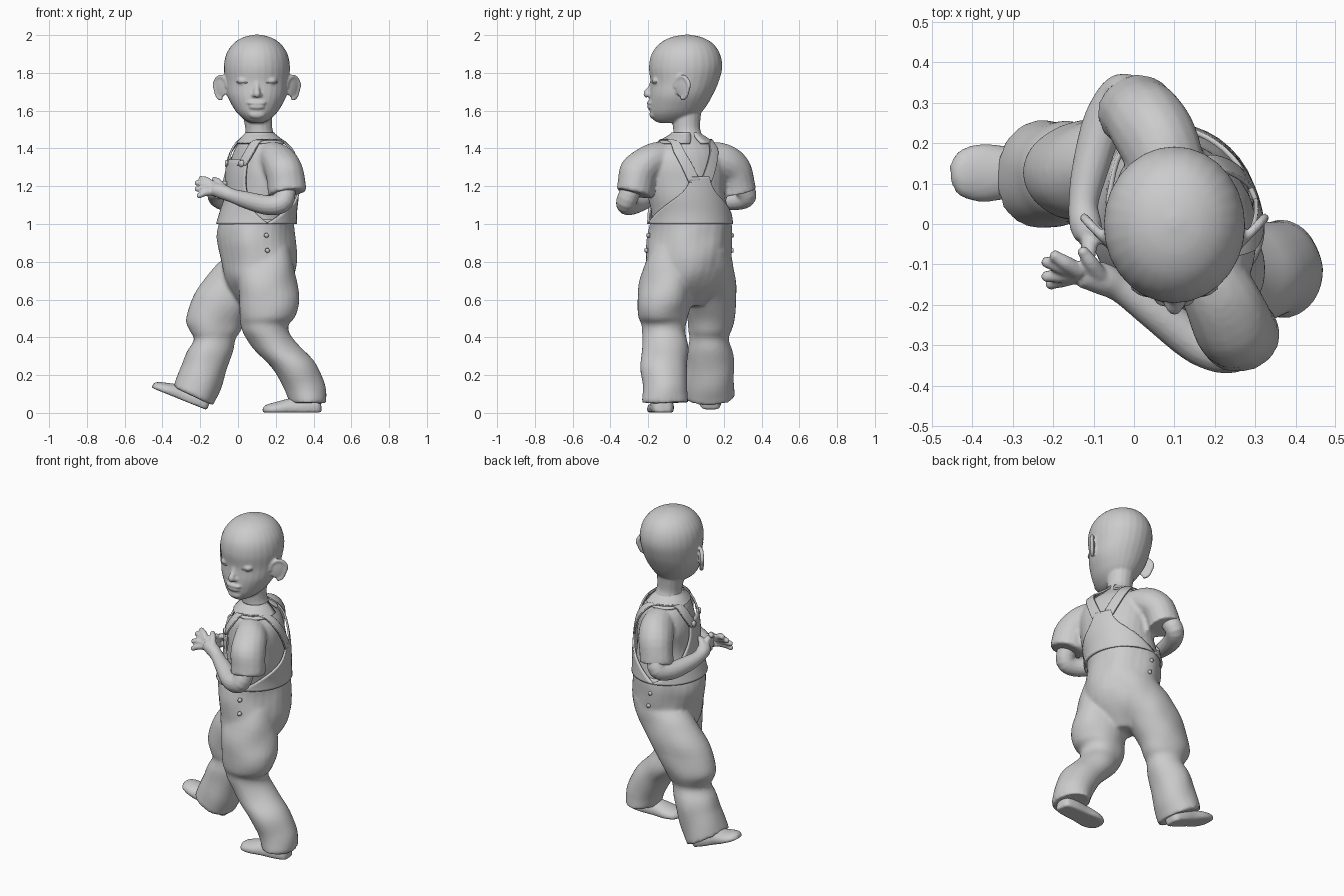
import bpy, bmesh, math
from mathutils import Vector, Matrix

SEG = 28


def catmull(rows, n=5):
    """Smoothly resample a list of equal-length tuples."""
    out = []
    for i in range(len(rows) - 1):
        p0, p1, p2, p3 = rows[max(i - 1, 0)], rows[i], rows[i + 1], rows[min(i + 2, len(rows) - 1)]
        for k in range(n):
            t = k / n
            out.append(tuple(0.5 * (2 * b + (c - a) * t + (2 * a - 5 * b + 4 * c - d) * t * t
                                    + (3 * b - a - 3 * c + d) * t ** 3)
                             for a, b, c, d in zip(p0, p1, p2, p3)))
    return out + [tuple(rows[-1])]


def loft(bm, rings):
    vs = [[bm.verts.new(p) for p in r] for r in rings]
    n = len(vs[0])
    for a, b in zip(vs, vs[1:]):
        for i in range(n):
            bm.faces.new((a[i], a[(i + 1) % n], b[(i + 1) % n], b[i]))
    bm.faces.new(vs[0][::-1])
    bm.faces.new(vs[-1])


def tube(bm, pts, n=5, seg=16):
    """Round tube through (x, y, z, radius) points."""
    pts = catmull(pts, n)
    rings, u = [], Vector((0.3, 0.2, 0.93))
    for i, p in enumerate(pts):
        t = (Vector(pts[min(i + 1, len(pts) - 1)][:3]) - Vector(pts[max(i - 1, 0)][:3])).normalized()
        u = (u - t * u.dot(t)).normalized()
        v = t.cross(u)
        rings.append([Vector(p[:3]) + p[3] * (u * math.cos(a) + v * math.sin(a))
                      for a in (2 * math.pi * k / seg for k in range(seg))])
    loft(bm, rings)


def box_rings(rows, n=4):
    """Horizontal oval rings from rows of (z, x0, x1, y0, y1, tilt)."""
    rings = []
    for z, x0, x1, y0, y1, tilt in catmull(rows, n):
        ring = []
        for k in range(SEG):
            a = 2 * math.pi * k / SEG
            dx = (x1 - x0) / 2 * math.cos(a)
            ring.append(((x0 + x1) / 2 + dx, (y0 + y1) / 2 + (y1 - y0) / 2 * math.sin(a), z + tilt * dx))
        rings.append(ring)
    return rings


def ball(bm, c, s, rot=0):
    m = Matrix.Translation(c) @ Matrix.Rotation(rot, 4, 'Z') @ Matrix.Diagonal((*s, 1))
    bmesh.ops.create_uvsphere(bm, u_segments=20, v_segments=12, radius=1, matrix=m)


def finish(bm, name, voxel=0, smooth=4, folds=0, thick=0):
    bmesh.ops.recalc_face_normals(bm, faces=bm.faces[:])
    me = bpy.data.meshes.new(name)
    bm.to_mesh(me)
    bm.free()
    for p in me.polygons:
        p.use_smooth = True
    ob = bpy.data.objects.new(name, me)
    bpy.context.collection.objects.link(ob)
    if thick:
        s = ob.modifiers.new("Thickness", 'SOLIDIFY')
        s.thickness, s.offset = thick, 0
    if voxel:
        r = ob.modifiers.new("Blend", 'REMESH')
        r.mode, r.voxel_size, r.use_smooth_shade = 'VOXEL', voxel, True
        s = ob.modifiers.new("Soften", 'SMOOTH')
        s.factor, s.iterations = 0.5, smooth
    if folds:
        t = bpy.data.textures.new(name + "_folds", 'CLOUDS')
        t.noise_scale, t.noise_depth = 0.16, 0
        d = ob.modifiers.new("Folds", 'DISPLACE')
        d.texture, d.strength, d.mid_level = t, folds, 0.5


# Torso: z, centre x, centre y, half depth, half width, facing turn in degrees
TORSO = catmull([(0.56, 0.09, 0.00, 0.06, 0.07, 5), (0.68, 0.105, 0.00, 0.16, 0.20, 5),
                 (0.80, 0.11, 0.01, 0.195, 0.225, 8), (0.95, 0.095, 0.02, 0.205, 0.22, 10),
                 (1.05, 0.105, 0.02, 0.19, 0.21, 15), (1.15, 0.125, 0.01, 0.175, 0.21, 20),
                 (1.28, 0.13, 0.0, 0.165, 0.225, 25), (1.38, 0.13, 0.0, 0.138, 0.20, 25),
                 (1.44, 0.12, 0.0, 0.10, 0.125, 25), (1.475, 0.115, 0.0, 0.078, 0.078, 25)], 6)


def torso_row(z):
    for a, b in zip(TORSO, TORSO[1:]):
        if z <= b[0]:
            t = max(0, (z - a[0]) / (b[0] - a[0]))
            return [p + (q - p) * t for p, q in zip(a, b)]
    return TORSO[-1]


def torso_pt(deg, z, off=0.0):
    """Point on the torso; 0 is the chest, 90 the left side, 180 the back."""
    _, cx, cy, d, w, turn = torso_row(z)
    a, f = math.radians(deg), math.radians(turn)
    u, v = (d + off) * math.cos(a), (w + off) * math.sin(a)
    return Vector((cx - math.cos(f) * u + math.sin(f) * v, cy - math.sin(f) * u - math.cos(f) * v, z))


def torso_rings(z0, z1, off, n=18):
    return [[torso_pt(360 * k / SEG, z0 + (z1 - z0) * i / n, off) for k in range(SEG)] for i in range(n + 1)]


def panel(name, rows, thick=0.012):
    """Cloth strip over the torso from rows of (centre angle, half angle, z, offset)."""
    bm = bmesh.new()
    grid = [[bm.verts.new(torso_pt(c + h * (k / 10 - 1), z, o)) for k in range(21)]
            for c, h, z, o in catmull(rows, 5)]
    for a, b in zip(grid, grid[1:]):
        for i in range(20):
            bm.faces.new((a[i], a[i + 1], b[i + 1], b[i]))
    finish(bm, name, thick=thick)


# Trousers: seat with the trailing left leg and the stepping right leg
bm = bmesh.new()
loft(bm, torso_rings(0.57, 1.03, 0.002))
loft(bm, box_rings([(0.88, 0.0, 0.28, -0.19, 0.02, 0), (0.74, -0.01, 0.305, -0.235, 0.035, 0),
                    (0.60, 0.0, 0.325, -0.26, 0.03, 0), (0.51, 0.01, 0.30, -0.255, 0.012, 0),
                    (0.47, 0.015, 0.265, -0.235, 0.005, 0), (0.42, 0.03, 0.27, -0.235, 0.0, 0),
                    (0.34, 0.08, 0.34, -0.235, 0.01, 0), (0.25, 0.175, 0.415, -0.24, 0.01, 0),
                    (0.15, 0.24, 0.455, -0.23, 0.01, 0), (0.055, 0.28, 0.465, -0.235, 0.015, 0)]))
loft(bm, box_rings([(0.86, -0.02, 0.26, 0.03, 0.235, 0), (0.77, -0.13, 0.25, 0.01, 0.25, 0),
                    (0.65, -0.22, 0.16, 0.0, 0.265, 0), (0.50, -0.275, 0.05, 0.01, 0.255, 0),
                    (0.43, -0.255, 0.01, 0.015, 0.24, 0), (0.39, -0.235, -0.02, 0.02, 0.23, 0),
                    (0.32, -0.27, -0.035, 0.005, 0.25, -0.1),
                    (0.22, -0.295, -0.07, 0.0, 0.255, -0.3), (0.09, -0.34, -0.13, -0.01, 0.255, -0.5)]))
finish(bm, "overall_trousers", 0.011, 4, 0.02)

# Shirt: shoulders slope into short, loose sleeves
bm = bmesh.new()
loft(bm, torso_rings(0.98, 1.47, -0.003))
tube(bm, [(0.16, -0.06, 1.35, 0.08), (0.205, -0.17, 1.335, 0.095),
          (0.245, -0.245, 1.275, 0.098), (0.262, -0.275, 1.165, 0.098)])
tube(bm, [(0.11, 0.08, 1.35, 0.08), (0.075, 0.18, 1.335, 0.095),
          (0.03, 0.25, 1.275, 0.098), (0.01, 0.28, 1.165, 0.096)])
finish(bm, "shirt", 0.01, 4, 0.018)
panel("shirt_collar", [(0, 168, 1.428, 0.014), (0, 172, 1.455, 0.006), (0, 172, 1.482, -0.004)], 0.01)

# Bib, back panel and straps of the overalls
panel("bib", [(0, 95, 1.0, 0.008), (0, 62, 1.08, 0.01), (0, 36, 1.2, 0.013), (0, 30, 1.34, 0.016)])
panel("back_panel", [(180, 90, 1.0, 0.008), (180, 58, 1.08, 0.01), (180, 24, 1.17, 0.012), (180, 12, 1.25, 0.012)])
for s, side in ((1, "left"), (-1, "right")):
    panel(side + "_strap", [(s * 172, 8, 1.22, 0.013), (s * 155, 8, 1.36, 0.014), (s * 135, 10, 1.432, 0.018),
                            (s * 90, 14, 1.445, 0.02), (s * 45, 10, 1.428, 0.018), (s * 22, 8, 1.31, 0.02)], 0.01)
    # Hip buttons and strap buckle
    for i, (deg, z, r) in enumerate(((95, 0.94, 0.013), (95, 0.86, 0.013), (22, 1.32, 0.02))):
        p = torso_pt(s * deg, z, 0.006 if i < 2 else 0.026)
        out = p - torso_pt(s * deg, z)
        bm = bmesh.new()
        m = Matrix.Translation(p) @ out.to_track_quat('Z', 'Y').to_matrix().to_4x4()
        bmesh.ops.create_cone(bm, cap_ends=True, segments=14, radius1=r, radius2=r * 0.8, depth=0.014, matrix=m)
        finish(bm, side + ("_hip_button", "_hip_button_low", "_buckle")[i])

# Arms: bent elbow, palm and fingers blended together
ARMS = {
    "left_arm": ([(0.25, -0.27, 1.22, 0.055), (0.24, -0.315, 1.12, 0.055), (0.16, -0.295, 1.1, 0.053),
                  (0.05, -0.215, 1.125, 0.046), (-0.03, -0.16, 1.15, 0.037), (-0.08, -0.135, 1.17, 0.04),
                  (-0.13, -0.122, 1.185, 0.035)],
                 [(-0.195, -0.08, 1.24), (-0.215, -0.095, 1.217), (-0.215, -0.13, 1.185), (-0.205, -0.148, 1.15)],
                 (-0.125, -0.07, 1.235)),
    "right_arm": ([(0.0, 0.29, 1.22, 0.055), (-0.03, 0.32, 1.145, 0.053), (-0.075, 0.25, 1.125, 0.052),
                   (-0.11, 0.13, 1.135, 0.045), (-0.125, 0.05, 1.15, 0.037), (-0.12, 0.0, 1.165, 0.04),
                   (-0.11, -0.03, 1.175, 0.035)],
                  [(-0.11, -0.08, 1.22), (-0.115, -0.09, 1.195), (-0.115, -0.09, 1.17), (-0.11, -0.08, 1.145)],
                  (-0.07, -0.04, 1.215)),
}
for name, (path, tips, thumb) in ARMS.items():
    bm = bmesh.new()
    tube(bm, path)
    end, palm = Vector(path[-1][:3]), Vector(path[-2][:3])
    for tip, base in [(t, end) for t in tips] + [(thumb, palm)]:
        tip = Vector(tip)
        root = base.lerp(tip, 0.1)
        root.z += (tip.z - base.z) * 0.3
        mid = root.lerp(tip, 0.55) + Vector((0, 0, 0.006))
        tube(bm, [(*root, 0.021), (*mid, 0.019), (*tip, 0.014)])
        ball(bm, tip, (0.015,) * 3)
    finish(bm, name, 0.006, 3)

# Shoes: length fraction, half width, height
SHOE = catmull([(0, 0.025, 0.05), (0.05, 0.05, 0.08), (0.25, 0.062, 0.09), (0.5, 0.064, 0.078),
                (0.75, 0.072, 0.058), (0.93, 0.055, 0.042), (1, 0.02, 0.026)], 4)
for name, heel, length, pitch, yaw in (("left_shoe", (0.44, -0.12, 0.002), 0.31, 0, 4),
                                       ("right_shoe", (-0.165, 0.13, 0.015), 0.315, 22, 1)):
    m = Matrix.Translation(heel) @ Matrix.Rotation(math.radians(yaw), 4, 'Z') @ Matrix.Rotation(math.radians(pitch), 4, 'Y')
    bm = bmesh.new()
    loft(bm, [[m @ Vector((-t * length, w * math.cos(a), max(0, h * (0.3 + 0.7 * math.sin(a)))))
               for a in (2 * math.pi * k / SEG for k in range(SEG))] for t, w, h in SHOE])
    finish(bm, name, 0.008, 3)

# Head: skull and jaw, neck, nose, lids, lips, ears
CX = 0.10
bm = bmesh.new()
skull = [(1.535, -0.14, -0.03, 0.03), (1.548, -0.168, 0.02, 0.06), (1.58, -0.188, 0.07, 0.098),
         (1.62, -0.193, 0.105, 0.127), (1.68, -0.193, 0.14, 0.157), (1.75, -0.188, 0.172, 0.168),
         (1.83, -0.196, 0.192, 0.175), (1.90, -0.182, 0.18, 0.162), (1.955, -0.14, 0.143, 0.125),
         (1.988, -0.08, 0.085, 0.073), (2.002, -0.01, 0.02, 0.015)]
loft(bm, box_rings([(z, CX - w, CX + w, f, b, 0) for z, f, b, w in skull], 5))
tube(bm, [(0.118, 0.01, 1.40, 0.10), (0.115, 0.008, 1.455, 0.082), (0.11, 0.003, 1.51, 0.072), (0.10, 0.0, 1.62, 0.085)])
tube(bm, [(CX, -0.178, 1.755, 0.012), (CX, -0.188, 1.72, 0.014), (CX, -0.207, 1.69, 0.019), (CX, -0.20, 1.676, 0.013)])
ball(bm, (CX, -0.19, 1.641), (0.052, 0.018, 0.011))
ball(bm, (CX, -0.188, 1.619), (0.042, 0.018, 0.012))
ball(bm, (CX, -0.172, 1.58), (0.045, 0.022, 0.024))
for s in (1, -1):
    ball(bm, (CX + s * 0.016, -0.196, 1.683), (0.013, 0.013, 0.011))
    ball(bm, (CX + s * 0.078, -0.157, 1.758), (0.03, 0.022, 0.018), s * 0.35)
    # Ear: thin dish with a raised rim
    c, u = Vector((CX + s * 0.19, -0.02, 1.722)), Vector((s * 0.034, 0.036, 0))
    ball(bm, c, (0.046, 0.011, 0.056), math.atan2(u.y, u.x))
    tube(bm, [(*(c + u * math.cos(t) * (1 if math.sin(t) > 0 else 0.8) + Vector((0, 0, 0.058 * math.sin(t)))), 0.012)
              for t in (math.radians(d) for d in range(-100, 181, 28))], 3, 10)
finish(bm, "head", 0.0065, 4)

# Closed eyes: lash line under each lid
for s, side in ((1, "left"), (-1, "right")):
    bm = bmesh.new()
    tube(bm, [(CX + s * (0.078 + dx), -0.175 + dx * 0.35 + 10 * dx * dx, 1.75 - 0.004 * (1 - (dx / 0.028) ** 2), 0.0035)
              for dx in (-0.028, -0.014, 0, 0.014, 0.028)], 3, 8)
    finish(bm, side + "_eyelash_line")
